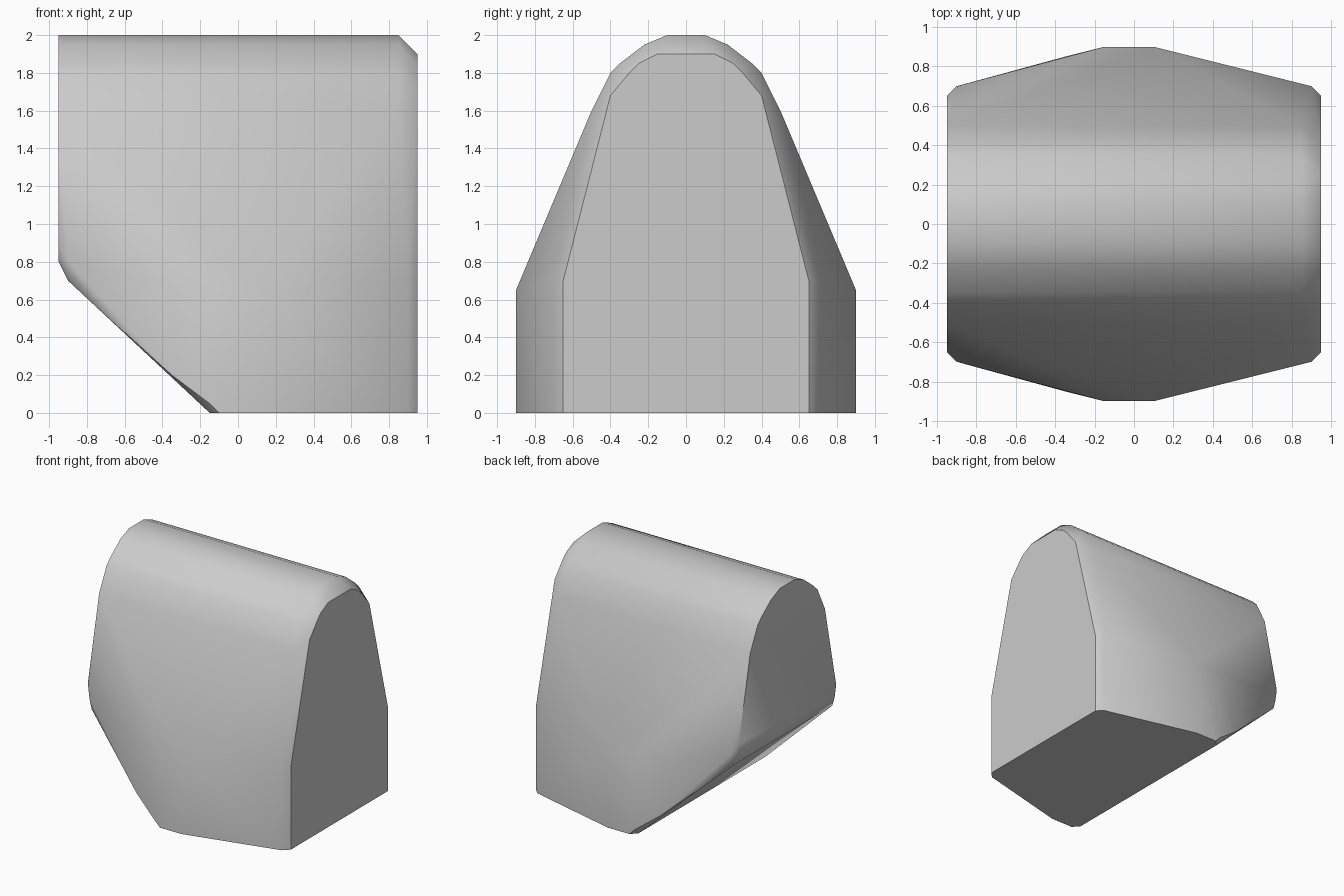
import bpy, bmesh, math

cube = bpy.data.objects.get("Cube")
if cube:
    bpy.data.objects.remove(cube, do_unlink=True)

# Half cross-sections: x position and (y, z) corners, mirrored across y
arch = [(0.1, 2.0), (0.22, 1.95), (0.35, 1.85), (0.4, 1.8), (0.5, 1.6)]
sections = [
    (-0.95, arch + [(0.65, 0.9), (0.63, 0.8)]),          # overhanging end cap
    (-0.9, [(0.7, 0.8), (0.67, 0.7)]),                   # lower cap bevel
    (-0.35, [(0.85, 0.2)]),                              # sloped underside
    (-0.15, [(0.9, 0.65), (0.9, 0.05), (0.85, 0.0)]),    # widest belly
    (-0.1, [(0.9, 0.0)]),
    (0.1, [(0.9, 0.65), (0.9, 0.0)]),
    (0.85, arch),                                        # bevel towards flat end
    (0.9, [(0.7, 0.7), (0.7, 0.0)]),
    (0.95, [(0.15, 1.9), (0.25, 1.85), (0.3, 1.8), (0.4, 1.68),
            (0.65, 0.7), (0.65, 0.0)]),                  # flat end
]

# Wrap the sections in one solid shell
bm = bmesh.new()
for x, corners in sections:
    for y, z in corners:
        for side in (-1, 1):
            bm.verts.new((x, side * y, z))
hull = bmesh.ops.convex_hull(bm, input=bm.verts[:])
loose = [v for v in bm.verts if not v.link_faces]
bmesh.ops.delete(bm, geom=loose, context='VERTS')
bmesh.ops.dissolve_limit(bm, angle_limit=math.radians(0.5),
                         verts=bm.verts[:], edges=bm.edges[:])
bmesh.ops.recalc_face_normals(bm, faces=bm.faces[:])
mesh = bpy.data.meshes.new("rounded_block")
bm.to_mesh(mesh)
bm.free()
block = bpy.data.objects.new("rounded_block", mesh)
bpy.context.collection.objects.link(block)

# Plain grey material
grey = bpy.data.materials.new("light_grey")
grey.use_nodes = True
colour = (0.6, 0.6, 0.6, 1.0)
grey.diffuse_color = colour
grey.node_tree.nodes["Principled BSDF"].inputs["Base Color"].default_value = colour
mesh.materials.append(grey)

# Soft shading with crisp end caps
bpy.ops.object.select_all(action='DESELECT')
block.select_set(True)
bpy.context.view_layer.objects.active = block
bpy.ops.object.shade_smooth_by_angle(angle=math.radians(40))
